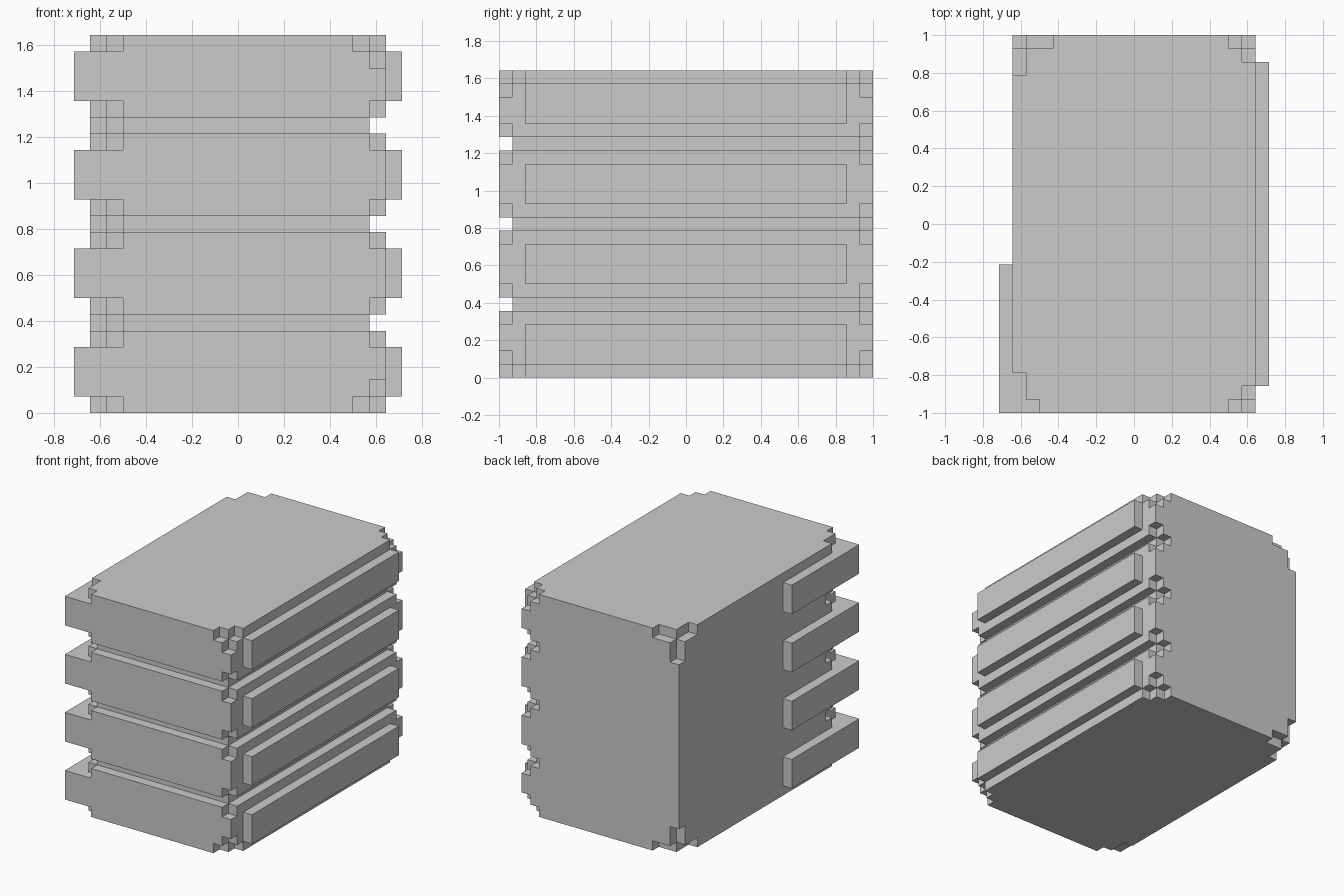
import bpy, bmesh
from itertools import product

if "Cube" in bpy.data.objects:
    bpy.data.objects.remove(bpy.data.objects["Cube"])

U = 2 / 28          # one block unit
H = 23              # total height in units
cells = set()


def box(x0, x1, y0, y1, z0, z1):
    return set(product(range(x0, x1), range(y0, y1), range(z0, z1)))


def fill(*b):
    cells.update(box(*b))


def cut(*b):
    cells.difference_update(box(*b))


def cut_both(x0, x1, y0, y1, z0, z1):
    """Cut at the top and mirrored at the bottom."""
    cut(x0, x1, y0, y1, z0, z1)
    cut(x0, x1, y0, y1, H - z1, H - z0)


# main body
fill(-9, 9, -14, 14, 0, H)

# raised bands: right side panel and front-left overhang on each tier
for z in (0, 6, 12, 18):
    fill(9, 10, -12, 12, z + 1, z + 4)
    fill(-10, -9, -14, -3, z + 1, z + 4)

# grooves between tiers, on the front and right only
for z in (5, 11, 17):
    cut(-9, 9, -14, -13, z, z + 1)
    cut(8, 9, -14, 14, z, z + 1)
    # stepped corners around each groove
    cut(8, 9, -14, -13, z - 1, z + 2)
    cut(8, 9, 13, 14, z - 1, z + 2)
    cut(7, 8, 13, 14, z, z + 1)
    cut(-9, -8, -14, -11, z - 1, z + 2)
    cut(-8, -7, -14, -13, z - 1, z + 2)
    cut(-9, -8, -11, -10, z, z + 1)
    cut(-8, -7, -13, -12, z, z + 1)

# small stepped corners on the right, top and bottom
for y0, y1, c in ((-14, -12, -14), (12, 14, 13)):
    cut_both(8, 9, y0, y1, H - 1, H)
    cut_both(7, 9, c, c + 1, H - 1, H)
    cut_both(8, 9, c, c + 1, H - 2, H)

# front-left corner steps
cut_both(-9, -8, -14, -11, H - 1, H)
cut_both(-9, -7, -14, -13, H - 1, H)

# larger back-left corner steps
cut_both(-9, -8, 11, 14, H - 1, H)
cut_both(-9, -6, 13, 14, H - 1, H)
cut_both(-9, -8, 13, 14, H - 3, H)

# outer skin of the block shape
bm = bmesh.new()
verts = {}


def vert(p):
    if p not in verts:
        verts[p] = bm.verts.new([c * U for c in p])
    return verts[p]


for c in cells:
    for axis in range(3):
        for side in (0, 1):
            n = list(c)
            n[axis] += 1 if side else -1
            if tuple(n) in cells:
                continue
            ring = []
            for a, b in ((0, 0), (1, 0), (1, 1), (0, 1)):
                p = list(c)
                p[axis] += side
                p[(axis + 1) % 3] += a
                p[(axis + 2) % 3] += b
                ring.append(vert(tuple(p)))
            bm.faces.new(ring if side else ring[::-1])

# merge flat regions into clean faces
bmesh.ops.dissolve_limit(bm, angle_limit=0.01, verts=bm.verts[:], edges=bm.edges[:])

mesh = bpy.data.meshes.new("tiered_block")
bm.to_mesh(mesh)
bm.free()
obj = bpy.data.objects.new("tiered_block", mesh)
bpy.context.collection.objects.link(obj)
